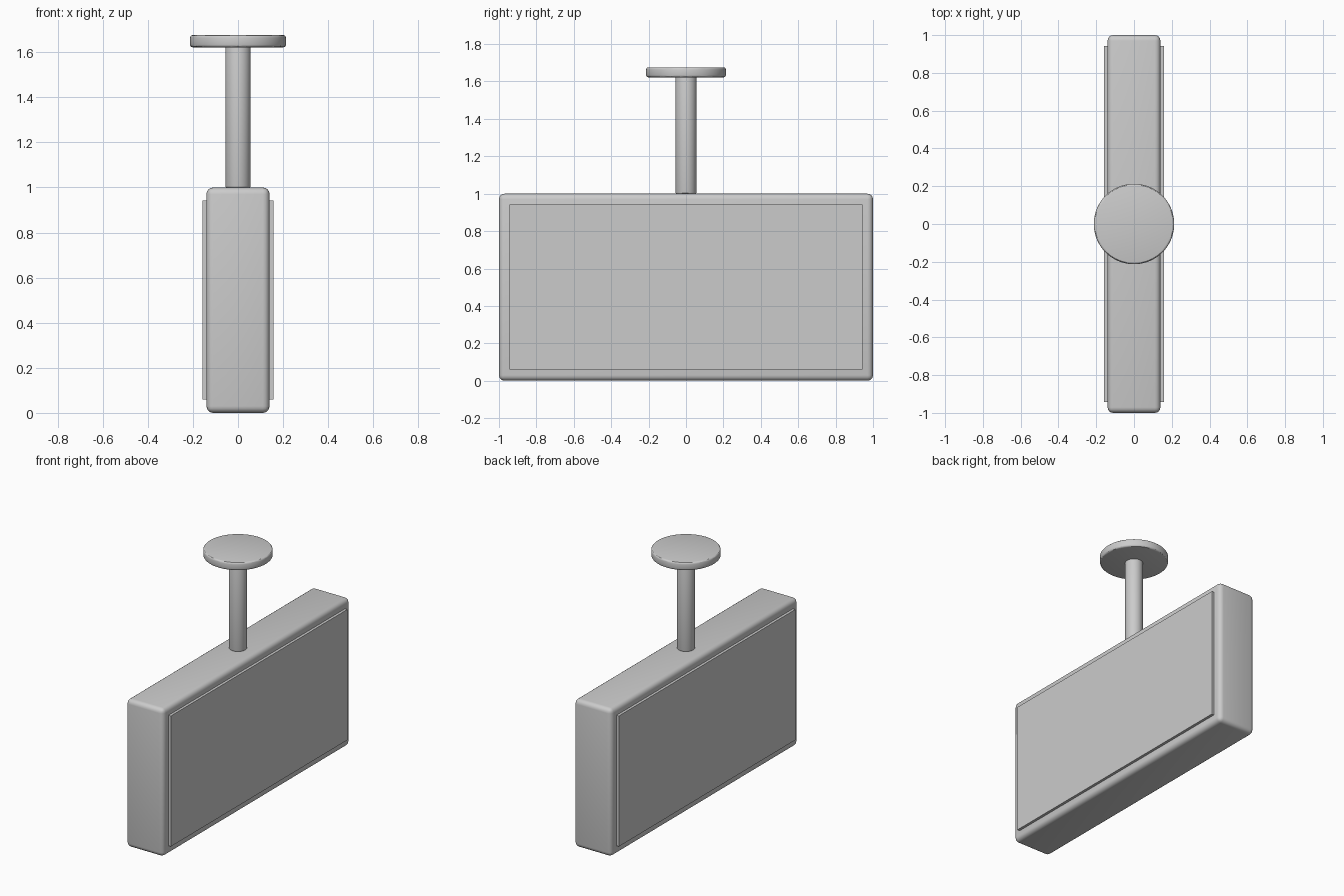
import bpy

if "Cube" in bpy.data.objects:
    bpy.data.objects.remove(bpy.data.objects["Cube"])


def finish(obj, name, width, segments):
    """Name the part, round its edges and smooth the shading."""
    obj.name = name
    bpy.ops.object.transform_apply(location=False, rotation=False, scale=True)
    if width:
        bevel = obj.modifiers.new("rounded_edges", 'BEVEL')
        bevel.width = width
        bevel.segments = segments
        bevel.limit_method = 'ANGLE'
        bpy.ops.object.modifier_apply(modifier=bevel.name)
        bpy.ops.object.shade_smooth_by_angle()
    return obj


def box(name, x, y, z, width=0, segments=4):
    bpy.ops.mesh.primitive_cube_add(
        size=1, location=[(a + b) / 2 for a, b in (x, y, z)])
    obj = bpy.context.object
    obj.scale = [b - a for a, b in (x, y, z)]
    return finish(obj, name, width, segments)


def cylinder(name, radius, z0, z1, width, sides):
    bpy.ops.mesh.primitive_cylinder_add(
        vertices=sides, radius=radius, depth=z1 - z0,
        location=(0, 0, (z0 + z1) / 2))
    return finish(bpy.context.object, name, width, 3)


# Sign housing
box("sign_housing", (-0.14, 0.14), (-1, 1), (0, 1), 0.03)

# Raised display panels on both broad faces
box("right_panel", (0.13, 0.158), (-0.943, 0.943), (0.06, 0.943))
box("left_panel", (-0.158, -0.13), (-0.943, 0.943), (0.06, 0.943))

# Hanging pole and ceiling plate
cylinder("hanging_pole", 0.056, 1.0, 1.624, 0.006, 48)
cylinder("ceiling_plate", 0.213, 1.622, 1.676, 0.012, 64)
